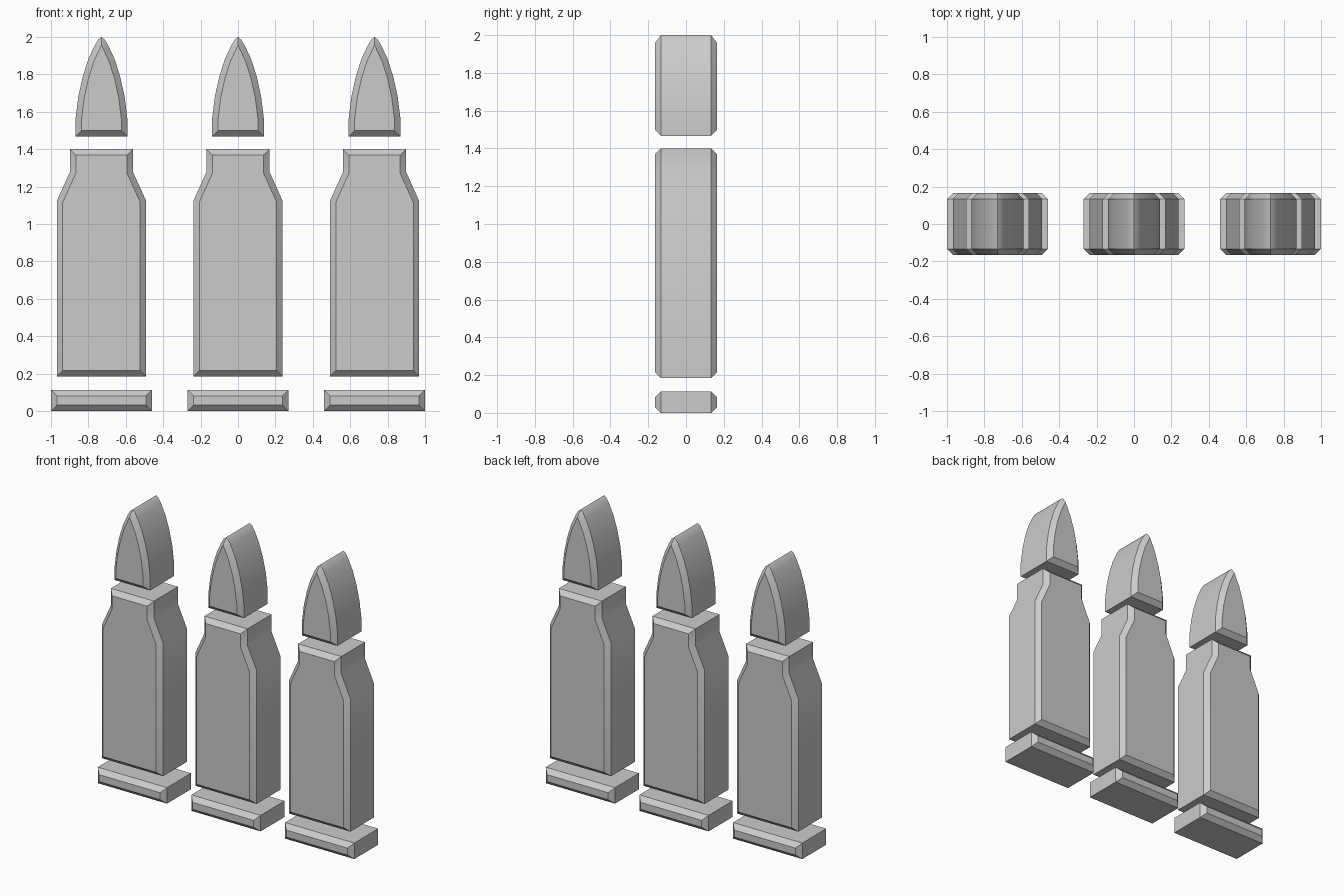
import bpy, bmesh, math
from mathutils import Vector

if "Cube" in bpy.data.objects:
    bpy.data.objects.remove(bpy.data.objects["Cube"])

BEVEL = 0.032     # chamfer width and depth
HALF_DEPTH = 0.165
SPACING = 0.73

# Right-hand half profiles (x, z), bottom to top
PARTS = {
    "base_rim": [(0.27, 0.0), (0.27, 0.113)],
    "case": [(0.239, 0.185), (0.239, 1.123), (0.168, 1.28), (0.168, 1.4)],
    "tip": [(0.138, 1.467), (0.138, 1.567), (0.124, 1.68), (0.101, 1.785),
            (0.071, 1.88), (0.037, 1.953), (0.018, 1.985), (0.0, 2.0)],
}


def inset(pts, d):
    """Mitred inward offset of a counter-clockwise loop."""
    out = []
    n = len(pts)
    for i in range(n):
        p, a, b = Vector(pts[i]), Vector(pts[i - 1]), Vector(pts[(i + 1) % n])
        e, f = (p - a).normalized(), (b - p).normalized()
        n1, n2 = Vector((-e.y, e.x)), Vector((-f.y, f.x))
        q = p + (n1 + n2) * d / (1 + n1.dot(n2))
        if q.x * p.x <= 0 or (p.y > 1.96 and abs(p.x) < 0.03):  # pointed tip meets on the centre line
            q = Vector((0, 1.957))
        out.append((q.x, q.y))
    return out


def make_part(name, half, cx):
    left = [(-x, z) for x, z in reversed(half) if x > 0]
    outer = half + left
    inner = inset(outer, BEVEL)
    h = HALF_DEPTH
    bm = bmesh.new()
    # Four rings: front face, front edge, back edge, back face
    rings = [[bm.verts.new((x + cx, y, z)) for x, z in loop]
             for loop, y in ((inner, -h), (outer, -h + BEVEL),
                             (outer, h - BEVEL), (inner, h))]
    n = len(outer)
    for a, b in zip(rings, rings[1:]):
        for i in range(n):
            j = (i + 1) % n
            bm.faces.new((a[i], a[j], b[j], b[i]))
    bm.faces.new(rings[0])
    bm.faces.new(rings[-1])
    bmesh.ops.remove_doubles(bm, verts=bm.verts, dist=0.0005)
    bmesh.ops.recalc_face_normals(bm, faces=bm.faces)
    mesh = bpy.data.meshes.new(name)
    bm.to_mesh(mesh)
    bm.free()
    ob = bpy.data.objects.new(name, mesh)
    bpy.context.collection.objects.link(ob)
    # Smooth curved flanks, crisp chamfers
    bpy.ops.object.select_all(action='DESELECT')
    ob.select_set(True)
    bpy.context.view_layer.objects.active = ob
    bpy.ops.object.shade_smooth_by_angle(angle=math.radians(30))


# Three identical rounds in a row
for side, k in (("left", -1), ("middle", 0), ("right", 1)):
    for part, half in PARTS.items():
        make_part(f"{side}_{part}", half, k * SPACING)
